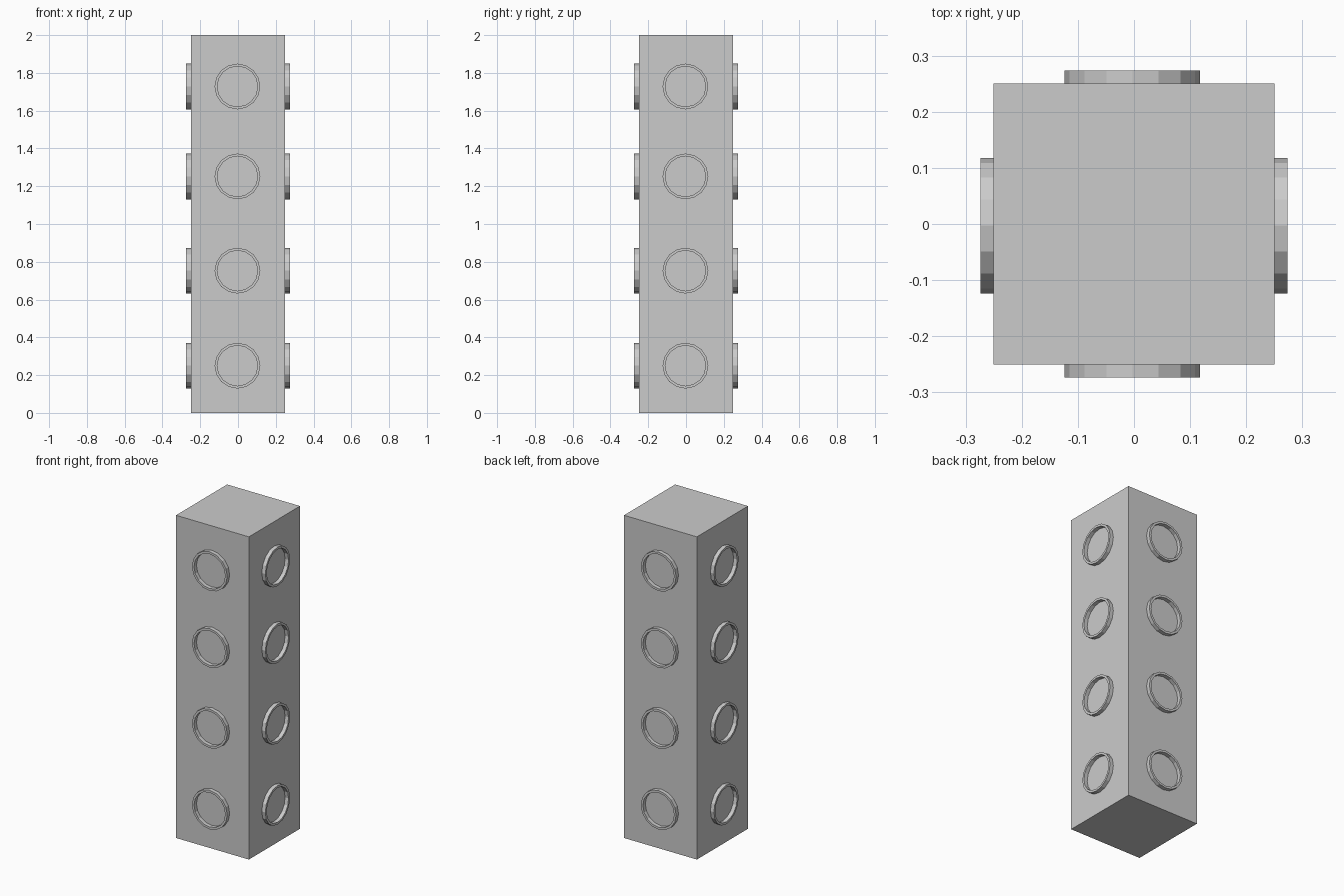
import bpy, bmesh
from math import cos, sin, pi
from mathutils import Vector

if "Cube" in bpy.data.objects:
    bpy.data.objects.remove(bpy.data.objects["Cube"])

HALF, HEIGHT = 0.25, 2.0
OUTER, INNER, TIP = 0.121, 0.107, 0.274
SIDES, SHIFT = 16, -0.003
LEVELS = (0.25, 0.753, 1.252, 1.728)


def finish(name, bm):
    bmesh.ops.recalc_face_normals(bm, faces=bm.faces)
    mesh = bpy.data.meshes.new(name)
    bm.to_mesh(mesh)
    bm.free()
    obj = bpy.data.objects.new(name, mesh)
    bpy.context.collection.objects.link(obj)
    return obj


# Square pillar body
bm = bmesh.new()
bmesh.ops.create_cube(bm, size=1)
bmesh.ops.scale(bm, vec=(2 * HALF, 2 * HALF, HEIGHT), verts=bm.verts)
bmesh.ops.translate(bm, vec=(0, 0, HEIGHT / 2), verts=bm.verts)
finish("pillar", bm)


def ring(name, axis, sign, z):
    """Open raised rim sitting on one pillar face."""
    bm = bmesh.new()
    profile = ((OUTER, HALF), (OUTER, TIP), (INNER, TIP), (INNER, HALF))
    loops = []
    for radius, depth in profile:
        loop = []
        for i in range(SIDES):
            a = 2 * pi * i / SIDES
            p = Vector((0, 0, z + radius * sin(a)))
            p[axis] = sign * depth
            p[1 - axis] = SHIFT + radius * cos(a)
            loop.append(bm.verts.new(p))
        loops.append(loop)
    for k in range(4):
        a, b = loops[k], loops[(k + 1) % 4]
        for i in range(SIDES):
            j = (i + 1) % SIDES
            bm.faces.new((a[i], a[j], b[j], b[i]))
    finish(name, bm)


# Four rims up each of the four faces
for side, axis, sign in (("right", 0, 1), ("left", 0, -1), ("back", 1, 1), ("front", 1, -1)):
    for n, z in enumerate(LEVELS, 1):
        ring(f"{side}_rim_{n}", axis, sign, z)
